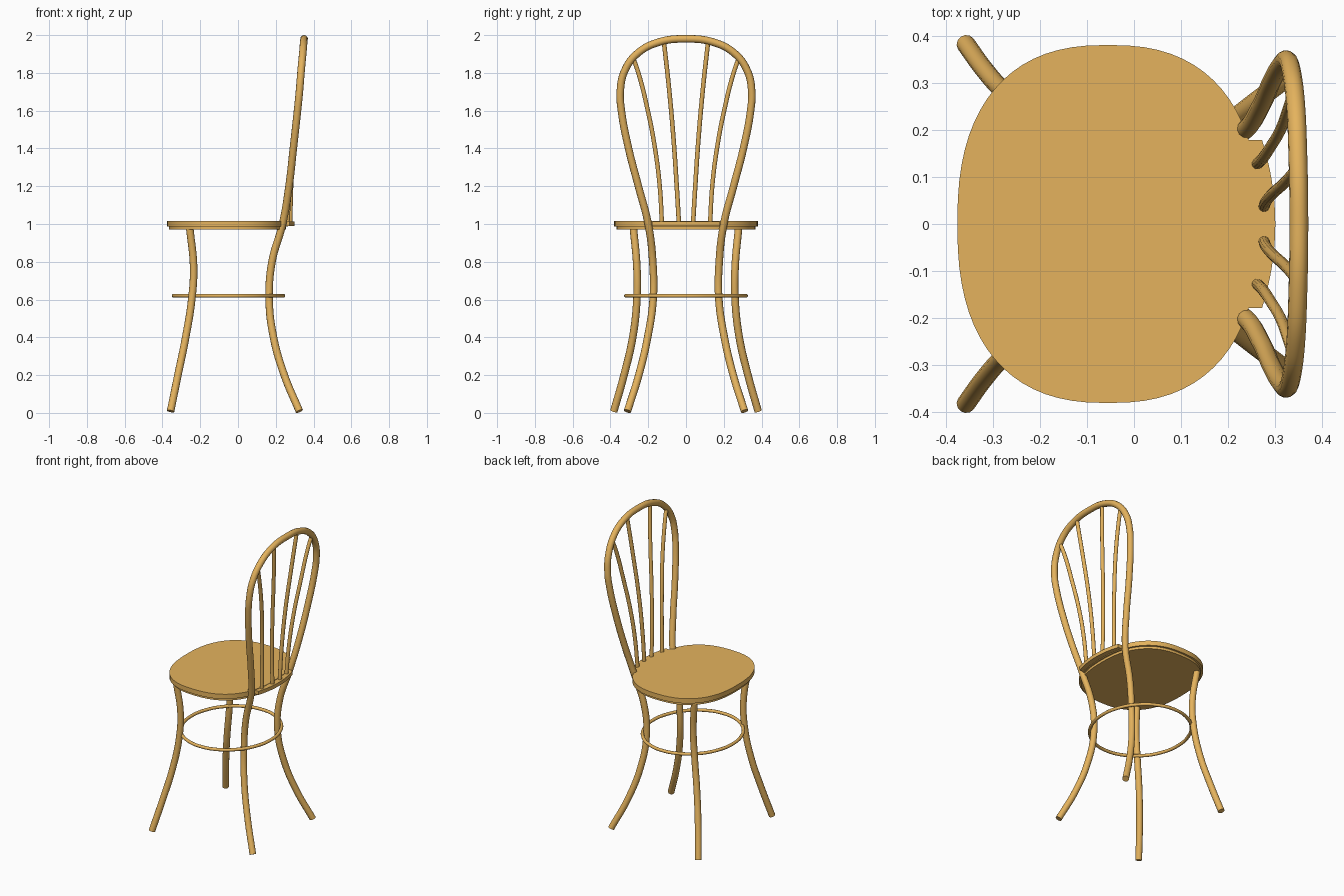
import bpy, bmesh, math

if "Cube" in bpy.data.objects:
    bpy.data.objects.remove(bpy.data.objects["Cube"])

wood = bpy.data.materials.new("wood")
wood.diffuse_color = (0.78, 0.45, 0.11, 1)
wood.use_nodes = True
wood.node_tree.nodes["Principled BSDF"].inputs["Base Color"].default_value = wood.diffuse_color


def finish(ob, angle=40):
    ob.data.materials.clear()
    ob.data.materials.append(wood)
    bpy.ops.object.select_all(action='DESELECT')
    ob.select_set(True)
    bpy.context.view_layer.objects.active = ob
    if ob.type == 'CURVE':
        bpy.ops.object.convert(target='MESH')
    bpy.ops.object.shade_smooth_by_angle(angle=math.radians(angle))


def tube(name, pts, r, closed=False):
    """Round rod along a smooth path."""
    cu = bpy.data.curves.new(name, 'CURVE')
    cu.dimensions = '3D'
    cu.bevel_depth = r
    cu.bevel_resolution = 4
    cu.resolution_u = 8
    cu.use_fill_caps = True
    sp = cu.splines.new('BEZIER')
    sp.bezier_points.add(len(pts) - 1)
    for bp, p in zip(sp.bezier_points, pts):
        bp.co = p
        bp.handle_left_type = bp.handle_right_type = 'AUTO'
    sp.use_cyclic_u = closed
    ob = bpy.data.objects.new(name, cu)
    bpy.context.collection.objects.link(ob)
    bpy.context.view_layer.update()
    finish(ob)


def slab(name, outline, z0, z1, bevel=0.0):
    """Flat board extruded from an outline."""
    bm = bmesh.new()
    face = bm.faces.new([bm.verts.new((x, y, z0)) for x, y in outline])
    ext = bmesh.ops.extrude_face_region(bm, geom=[face])
    for v in ext['geom']:
        if isinstance(v, bmesh.types.BMVert):
            v.co.z = z1
    bmesh.ops.recalc_face_normals(bm, faces=bm.faces[:])
    me = bpy.data.meshes.new(name)
    bm.to_mesh(me)
    bm.free()
    ob = bpy.data.objects.new(name, me)
    bpy.context.collection.objects.link(ob)
    finish(ob)


def oval(cx, a, b, n, steps):
    """Superellipse outline."""
    out = []
    for i in range(steps):
        t = 2 * math.pi * i / steps
        c, s = math.cos(t), math.sin(t)
        out.append((cx + a * math.copysign(abs(c) ** (2 / n), c),
                    b * math.copysign(abs(s) ** (2 / n), s)))
    return out


def mirror_y(p):
    return (p[0], -p[1], p[2])


# Seat board and the slightly smaller frame beneath it
slab("seat", oval(-0.055, 0.32, 0.38, 2.45, 72), 0.986, 1.017)
slab("seat_frame", oval(-0.055, 0.31, 0.367, 2.45, 72), 0.97, 0.986)

# Curved block at the back edge that holds the spindles
arc = [(0.30 - 0.028 * (y / 0.178) ** 2, y)
       for y in (-0.178 + 0.356 * i / 16 for i in range(17))]
slab("spindle_block", arc + [(0.23, 0.178), (0.23, -0.178)], 0.99, 1.014)

# Back legs and back bow, one continuous bent rod
half = [(0.325, 0.31, 0.009), (0.245, 0.25, 0.2), (0.188, 0.203, 0.4),
        (0.165, 0.174, 0.6), (0.180, 0.176, 0.8), (0.236, 0.200, 1.0),
        (0.270, 0.252, 1.2), (0.293, 0.304, 1.4), (0.315, 0.342, 1.6),
        (0.325, 0.348, 1.7), (0.334, 0.325, 1.81), (0.343, 0.255, 1.905),
        (0.348, 0.140, 1.964)]
tube("back_bow_and_legs",
     half + [(0.35, 0, 1.98)] + [mirror_y(p) for p in reversed(half)], 0.02)

# Front legs
leg = [(-0.357, 0.382, 0.009), (-0.318, 0.328, 0.2), (-0.277, 0.282, 0.4),
       (-0.245, 0.260, 0.6), (-0.235, 0.260, 0.77), (-0.255, 0.278, 0.975)]
# Spindles fanning up into the bow
inner = [(0.276, 0.037, 0.995), (0.281, 0.049, 1.2), (0.296, 0.066, 1.45),
         (0.322, 0.090, 1.72), (0.345, 0.117, 1.965)]
outer = [(0.261, 0.127, 0.995), (0.273, 0.139, 1.2), (0.290, 0.164, 1.4),
         (0.312, 0.202, 1.6), (0.330, 0.252, 1.8), (0.339, 0.280, 1.88)]
for side, f in (("left", lambda p: p), ("right", mirror_y)):
    tube("front_leg_" + side, [f(p) for p in leg], 0.02)
    tube("inner_spindle_" + side, [f(p) for p in inner], 0.012)
    tube("outer_spindle_" + side, [f(p) for p in outer], 0.012)

# Bracing ring between the legs
tube("leg_ring", [(x, y, 0.62) for x, y in oval(-0.05, 0.29, 0.318, 2, 16)],
     0.01, closed=True)
